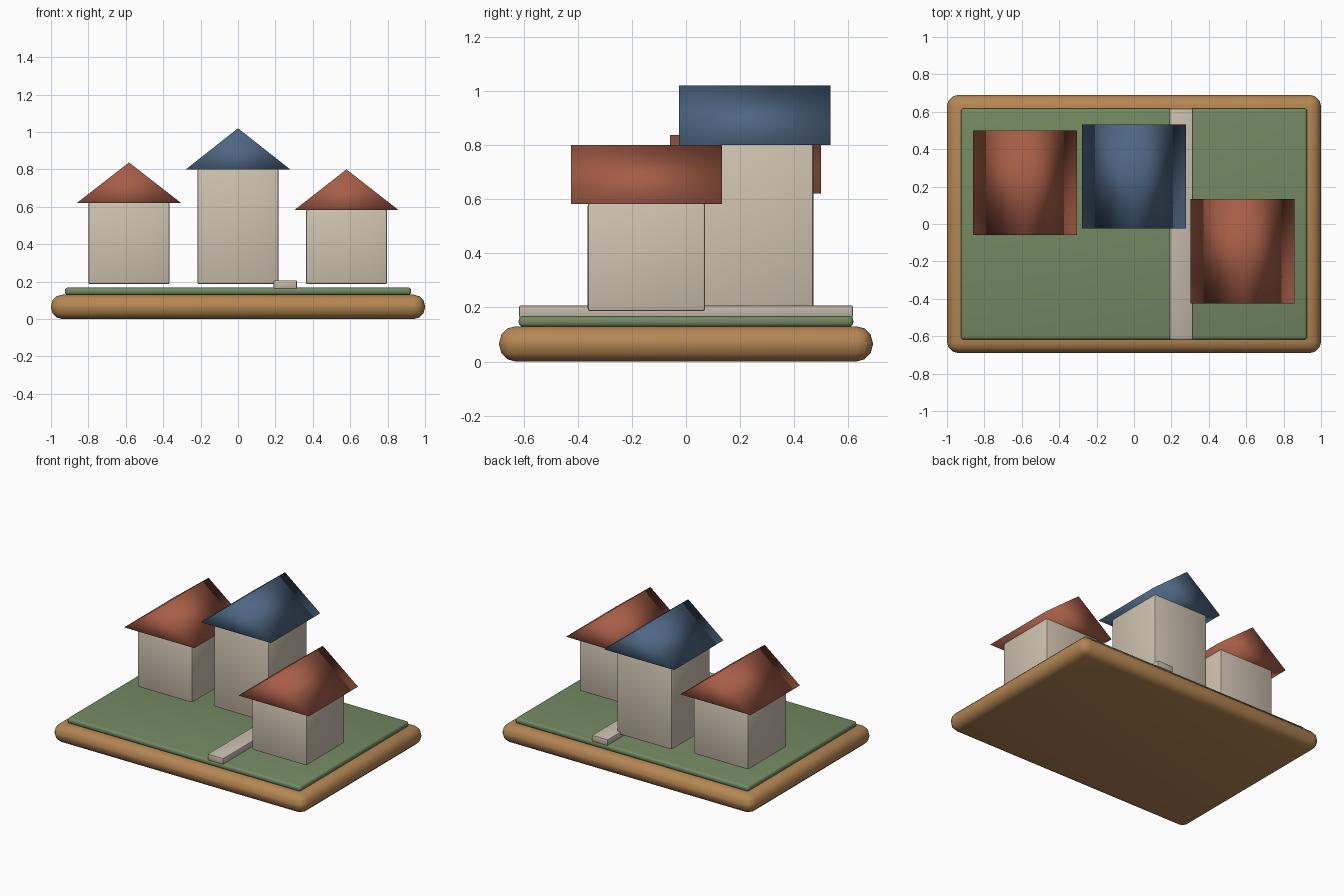
import bpy, bmesh

if "Cube" in bpy.data.objects:
    bpy.data.objects.remove(bpy.data.objects["Cube"])


def mat(name, rgb):
    m = bpy.data.materials.new(name)
    m.diffuse_color = (*rgb, 1)
    m.use_nodes = True
    m.node_tree.nodes["Principled BSDF"].inputs["Base Color"].default_value = m.diffuse_color
    return m


WOOD = mat("warm wood", (0.46, 0.24, 0.085))
GRASS = mat("grass green", (0.17, 0.25, 0.12))
WALL = mat("cream wall", (0.61, 0.54, 0.43))
STONE = mat("pale stone", (0.56, 0.49, 0.41))
RED = mat("clay red", (0.38, 0.11, 0.062))
BLUE = mat("slate blue", (0.075, 0.135, 0.225))


def finish(name, bm, material):
    bmesh.ops.recalc_face_normals(bm, faces=bm.faces)
    for f in bm.faces:
        f.smooth = True
    me = bpy.data.meshes.new(name)
    bm.to_mesh(me)
    bm.free()
    me.materials.append(material)
    ob = bpy.data.objects.new(name, me)
    bpy.context.collection.objects.link(ob)
    return ob


def box(name, x, y, z, material, bevel, segments):
    """Rounded box from (min, max) ranges on each axis."""
    bm = bmesh.new()
    bmesh.ops.create_cube(bm, size=1)
    for v in bm.verts:
        v.co = [r[0] if c < 0 else r[1] for c, r in zip(v.co, (x, y, z))]
    bmesh.ops.bevel(bm, geom=bm.edges[:], offset=bevel, segments=segments,
                    profile=0.5, affect='EDGES')
    ob = finish(name, bm, material)
    bpy.ops.object.select_all(action='DESELECT')
    ob.select_set(True)
    bpy.context.view_layer.objects.active = ob
    bpy.ops.object.shade_smooth_by_angle(angle=0.7)
    return ob


def gable(name, x, y, z0, z1, half, material):
    """Triangular prism with its ridge along y, softly shaded."""
    bm = bmesh.new()
    tri = [bm.verts.new((x + dx, y - half, z))
           for dx, z in ((-half, z0), (half, z0), (0, z1))]
    face = bm.faces.new(tri)
    res = bmesh.ops.extrude_face_region(bm, geom=[face])
    new = [g for g in res["geom"] if isinstance(g, bmesh.types.BMVert)]
    bmesh.ops.translate(bm, verts=new, vec=(0, 2 * half, 0))
    return finish(name, bm, material)


# Tray, lawn and path
box("wooden_base", (-1, 1), (-0.69, 0.69), (0, 0.13), WOOD, 0.06, 3)
box("lawn", (-0.926, 0.926), (-0.618, 0.618), (0.128, 0.168), GRASS, 0.016, 3)
box("path", (0.19, 0.315), (-0.617, 0.617), (0.162, 0.207), STONE, 0.006, 2)

# Houses: centre x, centre y, eave height, ridge height, roof colour
for label, x, y, eave, ridge, roof in (
        ("left", -0.583, 0.22, 0.62, 0.837, RED),
        ("middle", 0.0, 0.254, 0.80, 1.02, BLUE),
        ("right", 0.58, -0.146, 0.582, 0.80, RED)):
    h = 0.217
    box(label + "_house_walls", (x - h, x + h), (y - h, y + h),
        (0.186, eave + 0.003), WALL, 0.01, 2)
    gable(label + "_house_roof", x, y, eave, ridge, 0.279, roof)
